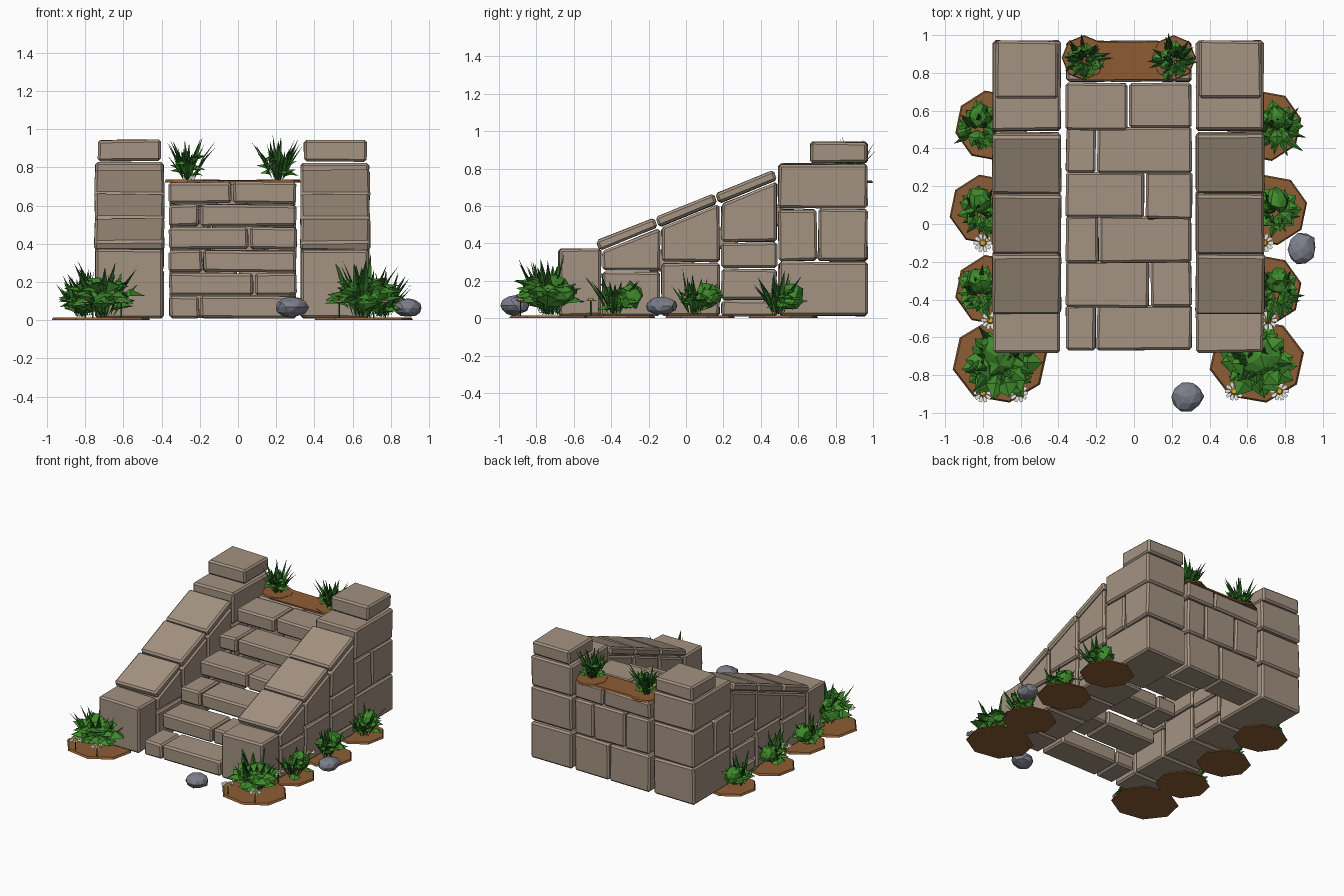
import bpy, bmesh, math, random
from mathutils import Vector, Matrix

random.seed(7)
cube = bpy.data.objects.get("Cube")
if cube:
    bpy.data.objects.remove(cube)


def material(name, *rgb):
    m = bpy.data.materials.new(name)
    m.use_nodes = True
    m.diffuse_color = (*rgb, 1)
    m.node_tree.nodes["Principled BSDF"].inputs["Base Color"].default_value = (*rgb, 1)
    return m


STONE = material("sandstone", .37, .29, .22)
SOIL = material("soil", .27, .11, .035)
LEAF = material("leaf green", .05, .26, .025)
GRASS = material("grass green", .025, .14, .018)
ROCK = material("grey rock", .2, .21, .26)
PETAL = material("petal white", .8, .8, .76)
YELLOW = material("flower yellow", .75, .45, .04)


def finish(name, bm, *mats):
    mesh = bpy.data.meshes.new(name)
    bm.to_mesh(mesh)
    bm.free()
    for m in mats:
        mesh.materials.append(m)
    obj = bpy.data.objects.new(name, mesh)
    bpy.context.collection.objects.link(obj)
    return obj


def prism(bm, x0, x1, profile, wobble=.004):
    """Block with a y-z profile, stretched from x0 to x1."""
    r = lambda: random.uniform(-wobble, wobble)
    ends = [[bm.verts.new((x + r(), y + r(), z + r())) for y, z in profile] for x in (x0, x1)]
    bm.faces.new(ends[0])
    bm.faces.new(ends[1][::-1])
    n = len(profile)
    for i in range(n):
        j = (i + 1) % n
        bm.faces.new((ends[0][i], ends[1][i], ends[1][j], ends[0][j]))


def rect(y0, y1, z0, z1):
    return [(y0, z0), (y1, z0), (y1, z1), (y0, z1)]


def stonework(name, bm):
    bmesh.ops.recalc_face_normals(bm, faces=bm.faces)
    obj = finish(name, bm, STONE)
    bev = obj.modifiers.new("worn edges", "BEVEL")
    bev.width = .013
    bev.segments = 1
    return obj


# Side walls: front post, sloping courses, back pillar and cap
MID = -.03
HALF = .178


def slope(y):
    return .36 + .4 * (y + .46)


for side, sx in (("left", 1), ("right", -1)):
    cx = MID + sx * .538
    a, b = cx - HALF, cx + HALF

    bm = bmesh.new()
    prism(bm, a, b, rect(-.68, -.455, .012, .37))
    stonework(side + "_front_post", bm)

    bm = bmesh.new()
    columns = [(-.445, -.14, [.012, .255]), (-.13, .18, [.012, .3]), (.19, .485, [.012, .1, .27, .41])]
    for y0, y1, levels in columns:
        for low, high in zip(levels, levels[1:]):
            prism(bm, a, b, rect(y0, y1, low, high - .007))
        prism(bm, a, b, [(y0, levels[-1]), (y1, levels[-1]), (y1, slope(y1) - .008), (y0, slope(y0) - .008)])
    stonework(side + "_wall_courses", bm)

    bm = bmesh.new()
    for i in range(3):
        y0 = -.46 + .318 * i
        y1 = y0 + .31
        z0, z1 = slope(y0), slope(y1)
        prism(bm, a - .004, b + .004, [(y0, z0), (y1, z1), (y1 - .02, z1 + .053), (y0 - .02, z0 + .053)])
    stonework(side + "_sloping_coping", bm)

    bm = bmesh.new()
    for box in ((.495, .97, .012, .3), (.495, .7, .307, .582), (.707, .97, .307, .582), (.495, .97, .59, .825)):
        prism(bm, a, b, rect(*box))
    stonework(side + "_back_pillar", bm)

    bm = bmesh.new()
    prism(bm, a + .012, b - .012, rect(.665, .97, .832, .942))
    stonework(side + "_pillar_cap", bm)

# Stairs: six treads of two stones each
X0, X1 = -.36, .305
for i, split in enumerate((-.2, .085, -.185, .06, -.2, -.03)):
    bm = bmesh.new()
    y0, z0 = -.68 + .2355 * i, .012 + .12 * i
    y1 = y0 + .25
    for a, b in ((X0, split - .004), (split + .004, X1)):
        prism(bm, a, b, rect(y0 + random.uniform(0, .012), y1, z0, z0 + .113))
    stonework("step_%d" % (i + 1), bm)

# Back wall between the pillars
bm = bmesh.new()
for z0, z1, joints in ((.012, .3, [0]), (.307, .582, [-.14, .14]), (.59, .722, [.05])):
    edges = [X0] + joints + [X1]
    for a, b in zip(edges, edges[1:]):
        prism(bm, a + .003, b - .003, rect(.755, .968, z0, z1))
stonework("back_wall", bm)


# Soil beds
def soil(name, x, y, rx, ry, z=0, turn=.2):
    bm = bmesh.new()
    bmesh.ops.create_cone(bm, cap_ends=True, segments=8, radius1=1, radius2=.96, depth=.014)
    for v in bm.verts:
        v.co.rotate(Matrix.Rotation(turn, 3, "Z"))
        v.co = Vector((x + v.co.x * rx, y + v.co.y * ry, z + .007 + v.co.z))
    return finish(name, bm, SOIL)


# Plants: a faceted leafy clump with upright blades
def leaf(bm, base, azim, elev, length, width, mat):
    out = Vector((math.cos(azim) * math.cos(elev), math.sin(azim) * math.cos(elev), math.sin(elev)))
    across = Vector((-math.sin(azim), math.cos(azim), 0))
    up = out.cross(across)
    mid = base + out * length * .5
    pts = [base, mid + across * width, base + out * length - Vector((0, 0, length * .1)),
           mid - across * width, mid + up * width * .5]
    v = [bm.verts.new((p.x, p.y, max(p.z, .016))) for p in pts]
    for i in range(4):
        bm.faces.new((v[i], v[(i + 1) % 4], v[4])).material_index = mat


def plant(name, x, y, z, r, height, leaves, blades, blade_shift=0):
    bm = bmesh.new()
    u = random.uniform
    centre = Vector((x, y, z))
    for i in range(leaves):
        azim = i * 2.4 + u(-.3, .3)
        base = centre + Vector((math.cos(azim), math.sin(azim), 0)) * r * u(.1, .4)
        base.z += height * u(.08, .4)
        leaf(bm, base, azim, u(.05, .75), r * u(.55, .8), r * u(.22, .36), 0)
    for i in range(blades):
        azim = i * 2.4 + u(-.3, .3)
        base = centre + Vector((math.cos(azim) * r * u(0, .3), blade_shift + math.sin(azim) * r * u(0, .3), 0))
        leaf(bm, base, azim, u(.95, 1.45), height * u(.6, 1.1), r * u(.09, .16), 1)
    return finish(name, bm, LEAF, GRASS)


def clump(name, x, y, z, rx, ry, rz):
    """Rounded mass of foliage at the heart of a bush."""
    bm = bmesh.new()
    bmesh.ops.create_icosphere(bm, subdivisions=2, radius=1)
    for v in bm.verts:
        k = random.uniform(.7, 1.1)
        v.co = Vector((x + v.co.x * rx * k, y + v.co.y * ry * k, max(.016, z + v.co.z * rz * k)))
    return finish(name, bm, LEAF)


for side, sx in (("left", 1), ("right", -1)):
    x = MID + sx * .68
    soil(side + "_front_bed", x, -.725, .255, .225)
    plant(side + "_front_bush", x, -.73, .015, .21, .34, 40, 26)
    clump(side + "_front_foliage", x + sx * .02, -.7, .14, .13, .12, .09)
    for i, (y, reach) in enumerate(((-.35, .9), (.075, .93), (.52, .9))):
        soil("%s_side_bed_%d" % (side, i + 1), MID + sx * (reach - .18), y, .2, .19)
        bx = MID + sx * .785
        plant("%s_side_bush_%d" % (side, i + 1), bx, y, .015, .13, .27, 24, 16, -.03)
        clump("%s_side_foliage_%d" % (side, i + 1), bx, y + .05, .12, .065, .07, .075)

# Planter on the top landing
bm = bmesh.new()
prism(bm, -.27, .22, rect(.765, .965, .718, .734), .003)
bmesh.ops.recalc_face_normals(bm, faces=bm.faces)
finish("landing_soil", bm, SOIL)
for side, x in (("right", -.265), ("left", .21)):
    soil(side + "_landing_bed", x, .88, .118, .12, .722, 0)
    plant(side + "_landing_grass", x, .87, .73, .11, .25, 14, 36)


# Daisies: ring of petals, domed centre and stem
def daisy(name, x, y, z=.09):
    bm = bmesh.new()
    hub = bm.verts.new((0, 0, 0))
    n = 10
    for i in range(n):
        pts = []
        for da, rad in ((-.2, .036), (-.12, .05), (.12, .05), (.2, .036)):
            t = i * math.tau / n + da * 1.4
            pts.append(bm.verts.new((math.cos(t) * rad, math.sin(t) * rad, .004)))
        bm.faces.new([hub] + pts)
    old = set(bm.faces)
    bmesh.ops.create_cone(bm, cap_ends=True, segments=8, radius1=.02, radius2=.013, depth=.012,
                          matrix=Matrix.Translation((0, 0, .008)))
    head = set(bm.faces)
    for f in head - old:
        f.material_index = 1
    bmesh.ops.create_cone(bm, cap_ends=True, segments=5, radius1=.004, radius2=.004, depth=z,
                          matrix=Matrix.Translation((0, 0, -z / 2)))
    for f in set(bm.faces) - head:
        f.material_index = 2
    bmesh.ops.translate(bm, verts=bm.verts, vec=(x, y, z))
    return finish(name, bm, PETAL, YELLOW, GRASS)


for i, (x, y) in enumerate(((-.8, -.895), (-.61, -.895), (.53, -.885), (.77, -.885),
                            (-.8, -.1), (-.76, -.51), (.71, -.51), (.69, -.1))):
    daisy("daisy_%d" % (i + 1), x, y)


# Loose rocks
def rock(name, x, y, z, rx, ry, rz, turn):
    bm = bmesh.new()
    bmesh.ops.create_icosphere(bm, subdivisions=2, radius=1)
    bmesh.ops.dissolve_limit(bm, angle_limit=.1, verts=bm.verts, edges=bm.edges)
    for v in bm.verts:
        v.co *= random.uniform(.9, 1.03)
        v.co = Vector((v.co.x * rx, v.co.y * ry, v.co.z * rz))
    bmesh.ops.rotate(bm, verts=bm.verts, matrix=Matrix.Rotation(turn, 3, "Z"))
    bmesh.ops.translate(bm, verts=bm.verts, vec=(x, y, z))
    return finish(name, bm, ROCK)


rock("front_rock", .28, -.915, .068, .09, .08, .055, .3)
rock("side_rock", .89, -.13, .065, .075, .09, .05, -.3)
